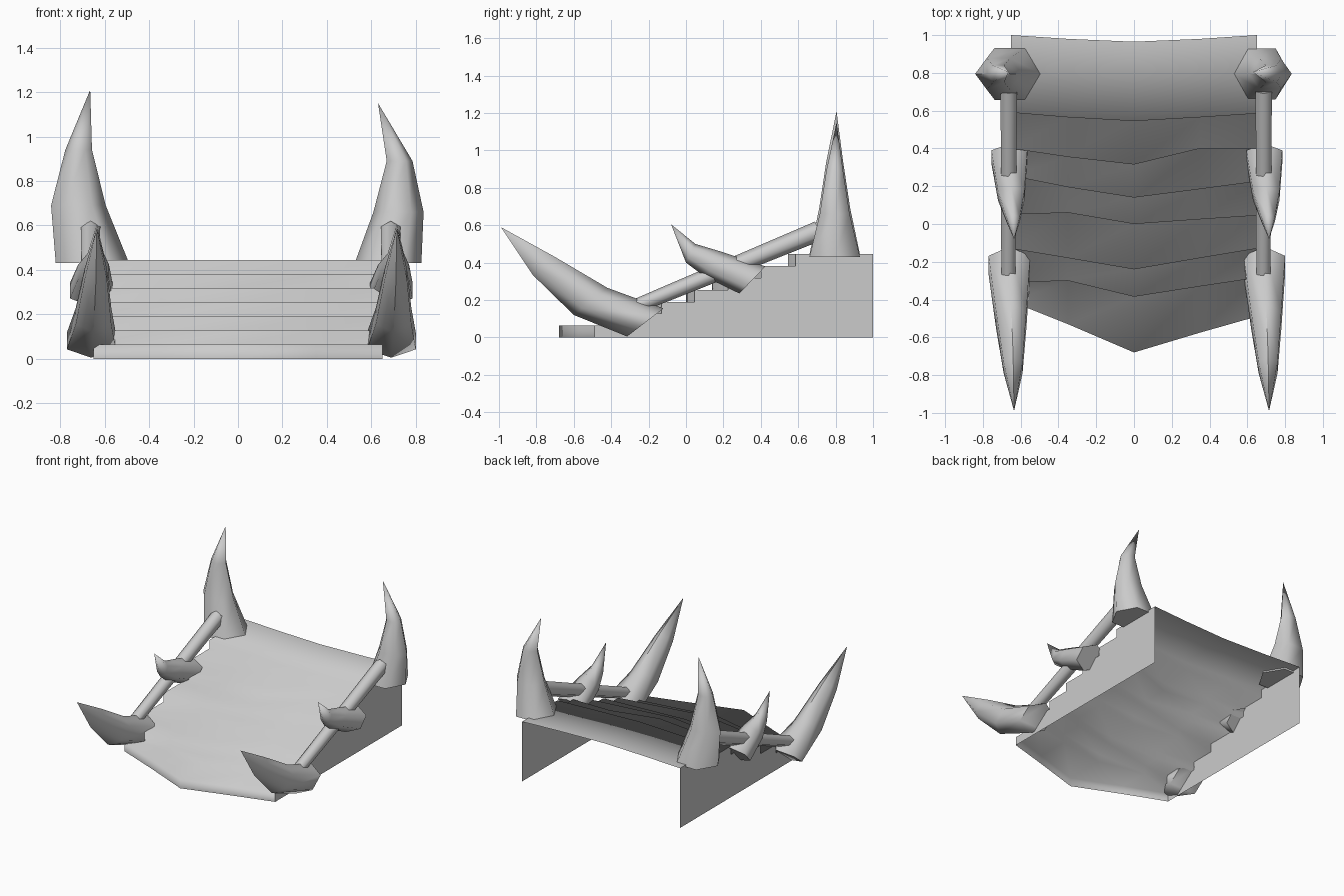
import bpy, math
from mathutils import Vector

if "Cube" in bpy.data.objects:
    bpy.data.objects.remove(bpy.data.objects["Cube"])

stone = bpy.data.materials.new("pale_grey")
stone.use_nodes = True
COLOUR = (0.6, 0.6, 0.6, 1)
stone.diffuse_color = COLOUR
stone.node_tree.nodes["Principled BSDF"].inputs["Base Color"].default_value = COLOUR


def make(name, verts, faces, smooth_angle=None):
    mesh = bpy.data.meshes.new(name)
    mesh.from_pydata(verts, [], faces)
    mesh.materials.append(stone)
    obj = bpy.data.objects.new(name, mesh)
    bpy.context.collection.objects.link(obj)
    if smooth_angle:
        bpy.ops.object.select_all(action='DESELECT')
        obj.select_set(True)
        bpy.context.view_layer.objects.active = obj
        bpy.ops.object.shade_smooth_by_angle(angle=math.radians(smooth_angle))
    return obj


def loft(name, rings, tip=None):
    """Six-sided skin through rings of (centre, u, v), capped or ended in a tip."""
    verts, faces, n = [], [], 6
    for c, u, v in rings:
        for k in range(n):
            a = math.tau * k / n
            verts.append(Vector(c) + Vector(u) * math.cos(a) + Vector(v) * math.sin(a))
    for r in range(len(rings) - 1):
        for k in range(n):
            j = (k + 1) % n
            faces.append((r * n + k, r * n + j, (r + 1) * n + j, (r + 1) * n + k))
    last = (len(rings) - 1) * n
    faces.append(tuple(reversed(range(n))))
    if tip:
        verts.append(Vector(tip))
        faces += [(last + k, last + (k + 1) % n, len(verts) - 1) for k in range(n)]
    else:
        faces.append(tuple(range(last, last + n)))
    return make(name, verts, faces, 65)


# Steps: front-edge y of each tread at five x stations, last row is the back edge
XS = (-0.65, -0.35, 0, 0.35, 0.65)
EDGES = [
    (-0.41, -0.53, -0.68, -0.575, -0.49),
    (-0.31, -0.30, -0.385, -0.33, -0.285),
    (-0.13, -0.18, -0.24, -0.18, -0.13),
    (0.05, 0.06, 0, 0.025, 0.045),
    (0.255, 0.195, 0.14, 0.185, 0.225),
    (0.40, 0.355, 0.315, 0.40, 0.40),
    (0.59, 0.565, 0.545, 0.565, 0.585),
    (1, 0.98, 0.965, 0.98, 1),
]
COUNT = len(EDGES) - 1
RISE = 0.445 / COUNT
verts = []
for i, row in enumerate(EDGES):
    for z in ((i * RISE, (i + 1) * RISE) if i < COUNT else (i * RISE,)):
        verts += [(x, y, z) for x, y in zip(XS, row)]
faces = []
W = len(XS)
for r in range(len(verts) // W - 1):
    for k in range(W - 1):
        a = r * W + k
        faces.append((a, a + 1, a + W + 1, a + W))
make("steps", verts, faces, 180)

# Side walls: one upright panel under each tread; back and underside stay open
for side, col in (("right", 0), ("left", -1)):
    verts, faces = [], []
    x = XS[col]
    for i in range(COUNT):
        y0, y1, z = EDGES[i][col], EDGES[i + 1][col], (i + 1) * RISE
        b = len(verts)
        verts += [(x, y0, 0), (x, y1, 0), (x, y1, z), (x, y0, z)]
        quad = (b, b + 1, b + 2, b + 3)
        faces.append(quad if x > 0 else quad[::-1])
    make(side + "_wall", verts, faces)


# Tall horns at the back corners: (x, z, half width, half depth) per ring
def back_horn(name, rings, tip):
    loft(name, [((x, 0.795, z), (rx, 0, 0), (0, ry / 0.866, 0))
                for x, z, rx, ry in rings], tip)


back_horn("right_back_horn", [(-0.655, 0.43, 0.165, 0.138), (-0.718, 0.69, 0.123, 0.083),
                              (-0.717, 0.94, 0.06, 0.045)], (-0.665, 0.805, 1.21))
back_horn("left_back_horn", [(0.675, 0.43, 0.15, 0.135), (0.722, 0.66, 0.113, 0.08),
                             (0.727, 0.89, 0.058, 0.045)], (0.63, 0.805, 1.15))


# Forward horns: (x, lower y, lower z, upper y, upper z, half width) per ring
def forward_horn(name, dx, rings, tip):
    out = []
    for x, y0, z0, y1, z1, rx in rings:
        out.append(((x + dx, (y0 + y1) / 2, (z0 + z1) / 2),
                    (0, (y1 - y0) / 2, (z1 - z0) / 2), (rx / 0.866, 0, 0)))
    loft(name, out, (tip[0] + dx, tip[1], tip[2]))


FRONT = [(-0.66, -0.315, 0.005, -0.12, 0.155, 0.11),
         (-0.65, -0.60, 0.12, -0.42, 0.265, 0.08),
         (-0.64, -0.82, 0.335, -0.70, 0.43, 0.05)]
MIDDLE = [(-0.66, 0.285, 0.235, 0.425, 0.38, 0.095),
          (-0.65, 0.10, 0.325, 0.20, 0.455, 0.07),
          (-0.64, 0.0, 0.40, 0.05, 0.50, 0.036)]
for side, dx in (("right", 0), ("left", 1.35)):
    forward_horn(side + "_front_horn", dx, FRONT, (-0.635, -0.99, 0.59))
    forward_horn(side + "_middle_horn", dx, MIDDLE, (-0.635, -0.08, 0.605))
    # Handrail running through the horns
    loft(side + "_rail", [((-0.665 + dx, -0.26, 0.17), (0, -0.015, 0.036), (0.043, 0, 0)),
                          ((-0.663 + dx, 0.71, 0.57), (0, -0.02, 0.05), (0.05, 0, 0))])

# Consistent outward normals on the closed parts
for obj in bpy.context.collection.objects:
    if obj.type == 'MESH' and obj.name.endswith(("_horn", "_rail")):
        bpy.ops.object.select_all(action='DESELECT')
        obj.select_set(True)
        bpy.context.view_layer.objects.active = obj
        bpy.ops.object.mode_set(mode='EDIT')
        bpy.ops.mesh.select_all(action='SELECT')
        bpy.ops.mesh.normals_make_consistent(inside=False)
        bpy.ops.object.mode_set(mode='OBJECT')
